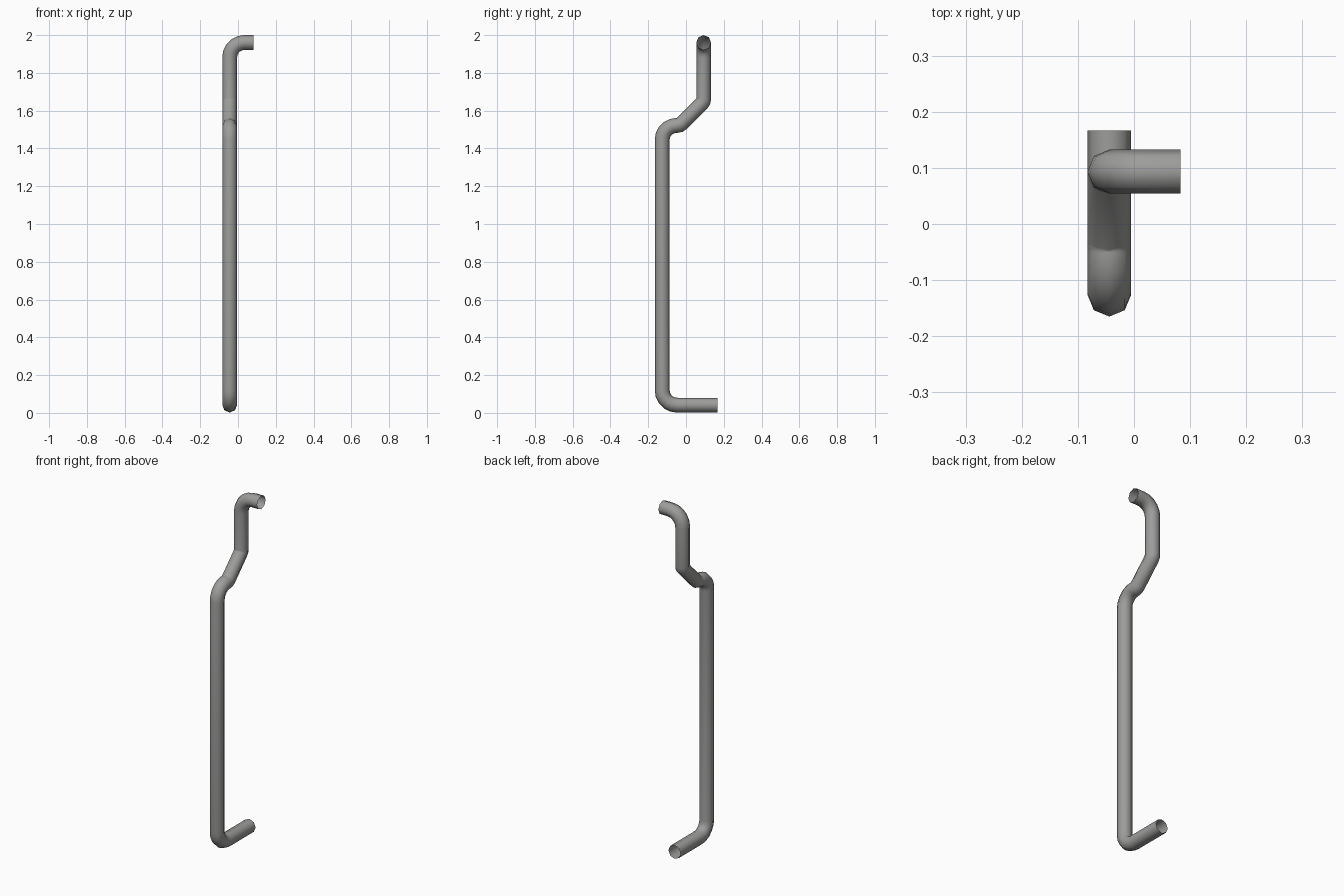
import bpy, bmesh, math
from mathutils import Vector

if "Cube" in bpy.data.objects:
    bpy.data.objects.remove(bpy.data.objects["Cube"])

R, SIDES = 0.039, 8
X = -0.044

# centreline corners: (point, bend radius, bend segments)
corners = [
    ((X, 0.167, 0.041), 0, 0),
    ((X, -0.126, 0.041), 0.078, 5),
    ((X, -0.126, 1.522), 0.076, 5),
    ((X, -0.032, 1.522), 0.035, 2),
    ((X, 0.0935, 1.6475), 0.035, 2),
    ((X, 0.0935, 1.961), 0.078, 5),
    ((0.083, 0.0935, 1.961), 0, 0),
]


def rounded_path(corners):
    """Replace each corner with a circular arc."""
    pts = [Vector(c[0]) for c in corners]
    path = [pts[0]]
    for i in range(1, len(pts) - 1):
        p, r, n = pts[i], corners[i][1], corners[i][2]
        a = (pts[i - 1] - p).normalized()
        b = (pts[i + 1] - p).normalized()
        half = a.angle(b) / 2
        centre = p + (a + b).normalized() * (r / math.sin(half))
        start = p + a * (r / math.tan(half)) - centre
        end = p + b * (r / math.tan(half)) - centre
        turn = start.rotation_difference(end)
        for k in range(n + 1):
            q = turn.copy()
            q.angle = turn.angle * k / n
            path.append(centre + q @ start)
    path.append(pts[-1])
    return path


def sweep_tube(name, path):
    """Sweep an open-ended round section with mitred rings."""
    bm = bmesh.new()
    d = (path[1] - path[0]).normalized()
    u = Vector((1, 0, 0))
    v = d.cross(u)
    offs = [R * (math.cos(t) * u + math.sin(t) * v)
            for t in (2 * math.pi * k / SIDES for k in range(SIDES))]
    ring = [bm.verts.new(path[0] + o) for o in offs]
    for i in range(1, len(path)):
        d = (path[i] - path[i - 1]).normalized()
        nxt = (path[i + 1] - path[i]).normalized() if i + 1 < len(path) else d
        n = (d + nxt).normalized()
        new = [bm.verts.new(path[i] + o - d * (o.dot(n) / d.dot(n))) for o in offs]
        for k in range(SIDES):
            j = (k + 1) % SIDES
            bm.faces.new((ring[k], ring[j], new[j], new[k]))
        turn = d.rotation_difference(nxt)
        offs = [turn @ o for o in offs]
        ring = new
    bmesh.ops.recalc_face_normals(bm, faces=bm.faces)
    mesh = bpy.data.meshes.new(name)
    bm.to_mesh(mesh)
    bm.free()
    obj = bpy.data.objects.new(name, mesh)
    bpy.context.collection.objects.link(obj)
    return obj


# bent pipe
pipe = sweep_tube("bent_pipe", rounded_path(corners))
for poly in pipe.data.polygons:
    poly.use_smooth = True

# dark grey metal
metal = bpy.data.materials.new("dark_metal")
metal.diffuse_color = (0.335, 0.335, 0.33, 1)
metal.use_nodes = True
metal.node_tree.nodes["Principled BSDF"].inputs["Base Color"].default_value = metal.diffuse_color
pipe.data.materials.append(metal)
